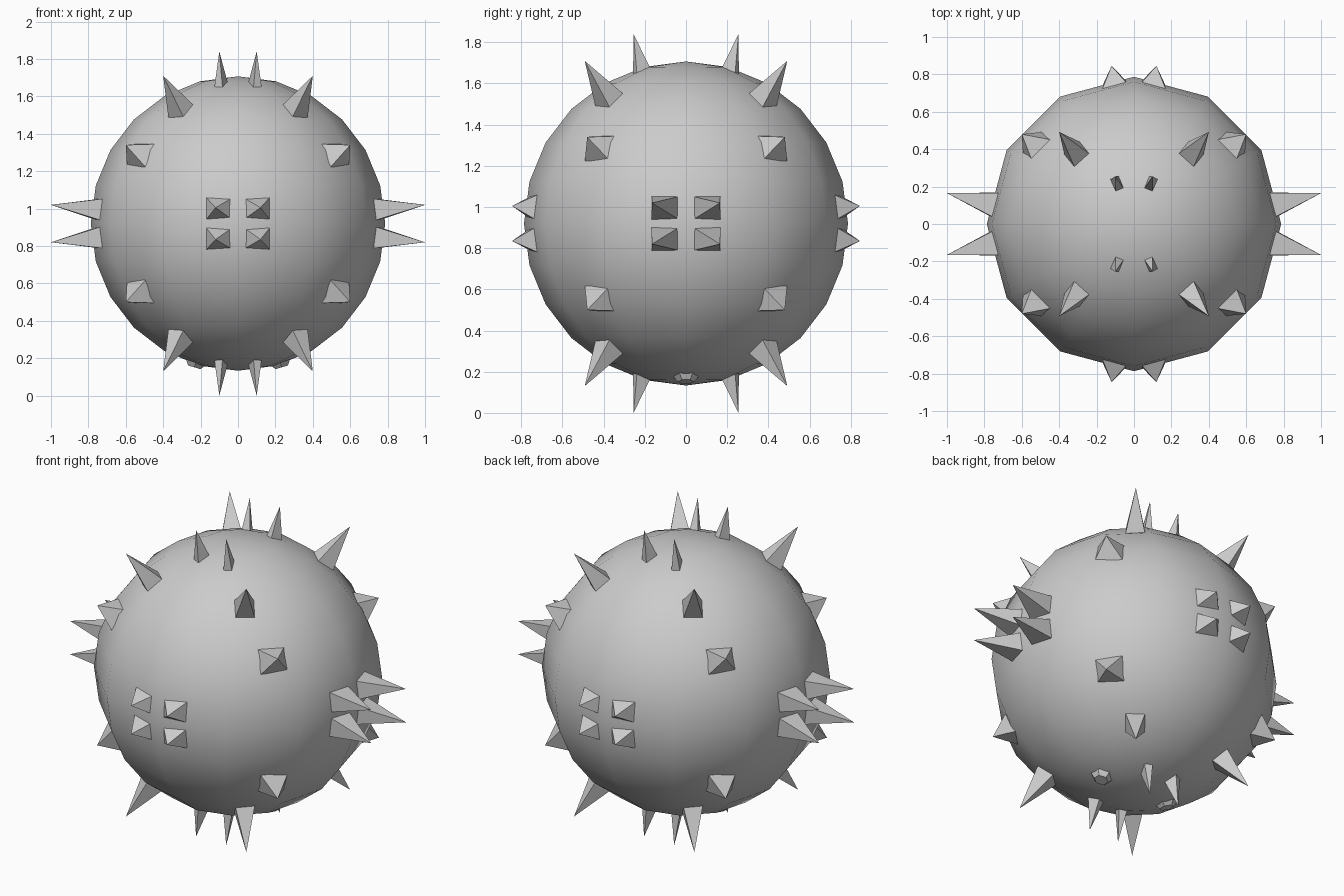
import bpy, bmesh, math
from mathutils import Vector
from itertools import product

if "Cube" in bpy.data.objects:
    bpy.data.objects.remove(bpy.data.objects["Cube"])

CZ = 0.92      # height of the ball centre
R = 0.787      # ball radius


def spikes(name, base, tip, hu, hv):
    """Four-sided spikes in all eight octants; base and tip are relative to the ball centre."""
    base, tip = Vector(base), Vector(tip)
    n = base.normalized()
    u = Vector((0, 0, 1)).cross(n).normalized()
    v = n.cross(u)
    ring = [base + u * hu * a + v * hv * b for a, b in ((-1, -1), (1, -1), (1, 1), (-1, 1))]
    ring = [tip + (p - tip) * 1.12 for p in ring]     # sink the base into the ball
    bm = bmesh.new()
    for s in product((1, -1), repeat=3):
        def put(p):
            return bm.verts.new((p.x * s[0], p.y * s[1], p.z * s[2]))
        vs = [put(p) for p in ring]
        top = put(tip)
        bm.faces.new(vs)
        for i in range(4):
            bm.faces.new((vs[i], vs[(i + 1) % 4], top))
    bmesh.ops.recalc_face_normals(bm, faces=bm.faces)
    me = bpy.data.meshes.new(name)
    bm.to_mesh(me)
    bm.free()
    ob = bpy.data.objects.new(name, me)
    ob.location.z = CZ
    bpy.context.collection.objects.link(ob)


# round body
bpy.ops.mesh.primitive_uv_sphere_add(segments=12, ring_count=12, radius=R, location=(0, 0, CZ))
body = bpy.context.object
body.name = "ball_body"
bpy.ops.object.shade_smooth()

# spike groups: sides, front/back, diagonals, upper/lower, crown
spikes("side_spikes", (0.74, 0.10, 0.075), (1.0, 0.165, 0.10), 0.068, 0.057)
spikes("front_back_spikes", (0.10, 0.74, 0.08), (0.12, 0.845, 0.085), 0.07, 0.058)
spikes("diagonal_spikes", (0.527, 0.417, 0.37), (0.60, 0.48, 0.42), 0.07, 0.062)
spikes("slanted_spikes", (0.305, 0.374, 0.60), (0.40, 0.492, 0.79), 0.053, 0.053)
spikes("crown_spikes", (0.09, 0.212, 0.73), (0.10, 0.255, 0.92), 0.025, 0.04)

# two shallow nubs underneath
for side in (-1, 1):
    bpy.ops.mesh.primitive_cone_add(vertices=6, radius1=0.09, radius2=0.04, depth=0.06,
                                    location=(side * 0.225, 0, CZ - 0.74),
                                    rotation=(0, math.pi - side * 0.29, 0))
    bpy.context.object.name = "under_nub"
